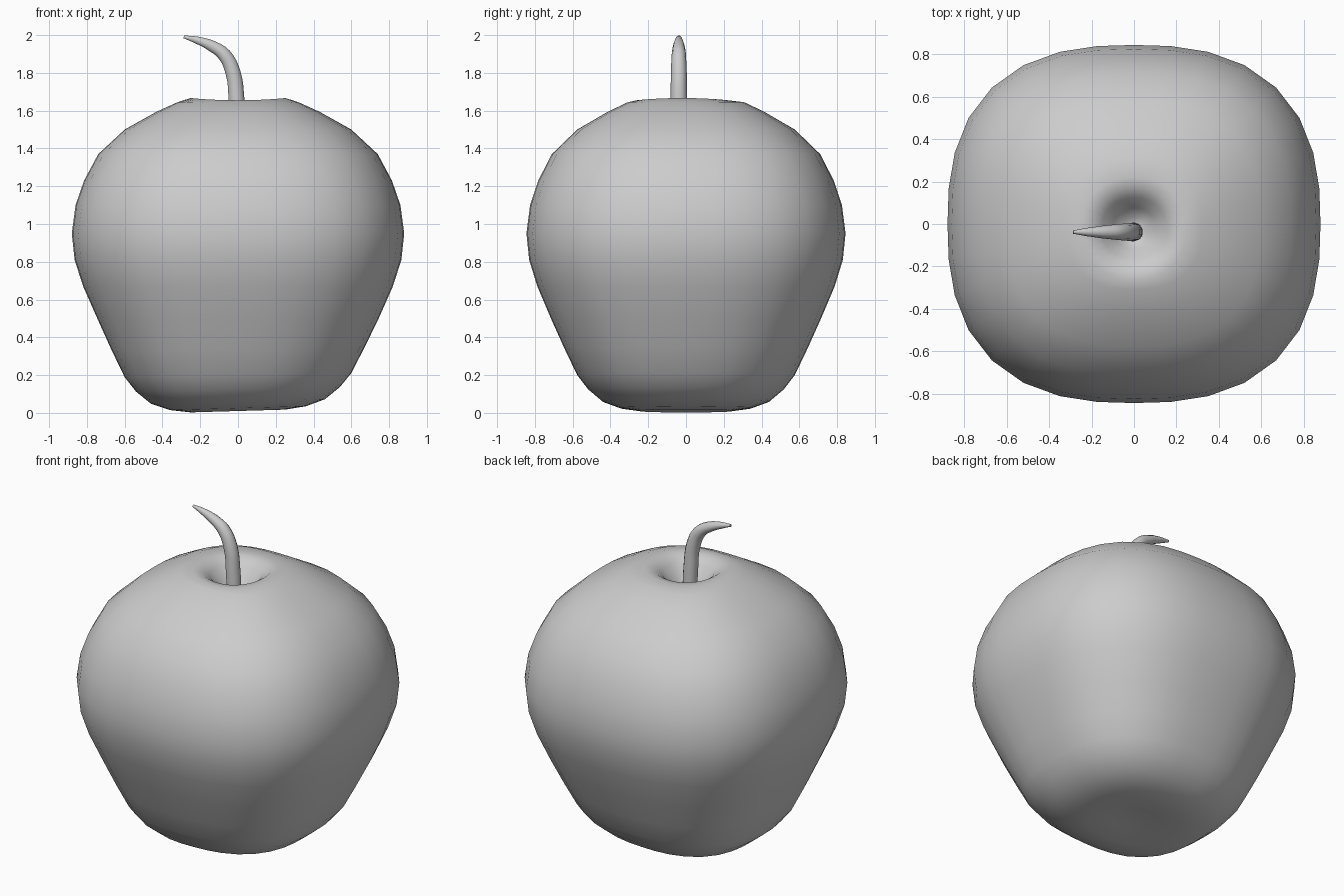
import bpy, bmesh, math

cube = bpy.data.objects.get("Cube")
if cube:
    bpy.data.objects.remove(cube, do_unlink=True)

SIDES = 32

grey = bpy.data.materials.new("plain_grey")
grey.use_nodes = True
colour = (0.604, 0.604, 0.604, 1)
grey.diffuse_color = colour
for node in grey.node_tree.nodes:
    if node.type == 'BSDF_PRINCIPLED':
        node.inputs["Base Color"].default_value = colour


def squarish(angle, power):
    """Radius factor of a rounded-square outline at an angle."""
    c, s = abs(math.cos(angle)), abs(math.sin(angle))
    return (c ** power + s ** power) ** (-1 / power)


# Fruit body: half-width and height, from the base hollow to the stem hollow
profile = [
    (0.12, 0.025), (0.25, 0.01), (0.36, 0.025), (0.46, 0.06), (0.54, 0.125),
    (0.60, 0.20), (0.67, 0.34), (0.745, 0.50), (0.82, 0.67), (0.865, 0.81),
    (0.88, 0.95), (0.86, 1.10), (0.815, 1.23), (0.74, 1.37), (0.60, 1.50),
    (0.43, 1.595), (0.32, 1.645), (0.25, 1.667), (0.20, 1.66), (0.15, 1.625),
    (0.10, 1.56), (0.05, 1.51),
]
bm = bmesh.new()
rings = []
for radius, z in profile:
    ring = []
    hollow = z > 1.5 and radius < 0.3
    for i in range(SIDES):
        a = math.tau * i / SIDES
        r = radius * squarish(a, 2.15 if hollow else 2.55)
        x, y = r * math.cos(a), 0.96 * r * math.sin(a)
        # the base leans slightly, and the rim dips at front and back
        lift = 0.03 * x * max(0, 1 - z / 0.5)
        if hollow:
            lift -= 0.012 * math.sin(a) ** 2
            y -= 0.02
        ring.append(bm.verts.new((x, y, z + lift)))
    rings.append(ring)
for low, high in zip(rings, rings[1:]):
    for i in range(SIDES):
        j = (i + 1) % SIDES
        bm.faces.new((low[i], low[j], high[j], high[i]))
for ring, centre in ((rings[0], (0, 0, 0.03)), (rings[-1], (0, -0.02, 1.49))):
    pole = bm.verts.new(centre)
    for i in range(SIDES):
        bm.faces.new((ring[i], ring[(i + 1) % SIDES], pole))
bmesh.ops.recalc_face_normals(bm, faces=bm.faces)
for face in bm.faces:
    face.smooth = True
mesh = bpy.data.meshes.new("fruit_body")
bm.to_mesh(mesh)
bm.free()
body = bpy.data.objects.new("fruit_body", mesh)
mesh.materials.append(grey)
bpy.context.collection.objects.link(body)

# Stem: tapered tube along a bent path (x, z, radius)
path = [
    (0.0, 1.46, 0.045), (-0.008, 1.66, 0.044), (-0.026, 1.80, 0.042),
    (-0.072, 1.895, 0.038), (-0.14, 1.943, 0.031), (-0.22, 1.974, 0.020),
    (-0.287, 1.991, 0.008),
]
curve = bpy.data.curves.new("stem", 'CURVE')
curve.dimensions = '3D'
curve.bevel_depth = 1
curve.bevel_resolution = 3
curve.resolution_u = 4
curve.use_fill_caps = True
spline = curve.splines.new('BEZIER')
spline.bezier_points.add(len(path) - 1)
for point, (x, z, radius) in zip(spline.bezier_points, path):
    point.co = (x, -0.038, z)
    point.radius = radius
    point.handle_left_type = point.handle_right_type = 'AUTO'
curve.materials.append(grey)
stem = bpy.data.objects.new("stem", curve)
bpy.context.collection.objects.link(stem)
bpy.ops.object.select_all(action='DESELECT')
stem.select_set(True)
bpy.context.view_layer.objects.active = stem
bpy.ops.object.convert(target='MESH')
bpy.ops.object.shade_smooth_by_angle(angle=math.radians(60))
